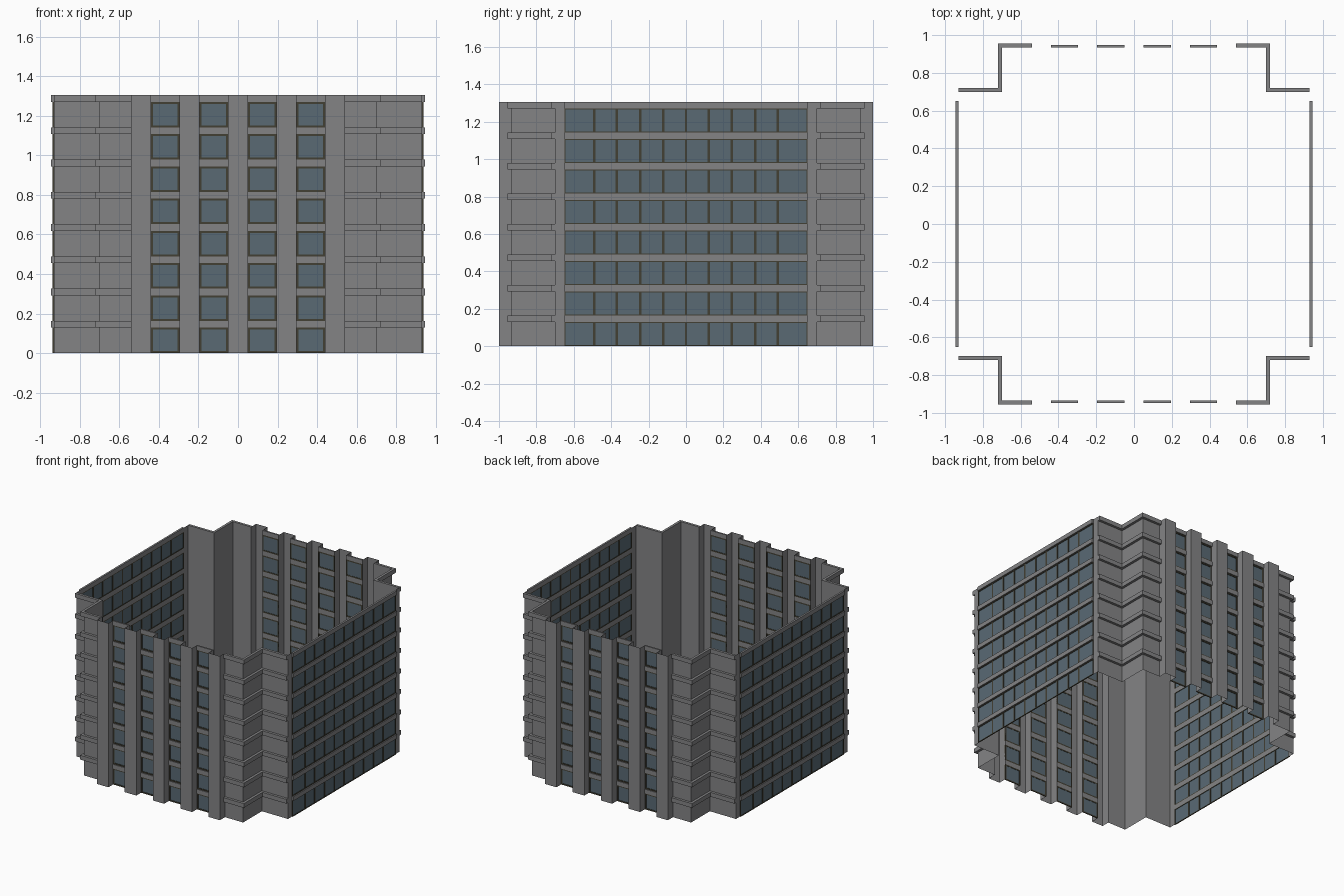
import bpy, bmesh

if "Cube" in bpy.data.objects:
    bpy.data.objects.remove(bpy.data.objects["Cube"])

H = 1.305
FLOORS = 8
STEP = H / FLOORS
BAND = 0.034           # height of the horizontal bands
WY, WX = 0.935, 0.93   # front wall plane (y) and side wall plane (x)


def material(name, rgb):
    m = bpy.data.materials.new(name)
    m.diffuse_color = (*rgb, 1)
    m.use_nodes = True
    m.node_tree.nodes["Principled BSDF"].inputs["Base Color"].default_value = m.diffuse_color
    return m


CONCRETE = material("grey concrete", (0.23, 0.23, 0.235))
GLASS = material("blue grey glass", (0.10, 0.143, 0.175))
FRAME = material("dark bronze frame", (0.055, 0.05, 0.033))


def finish(bm, name, mat):
    """Turn a quarter of the building into a whole part by mirroring."""
    me = bpy.data.meshes.new(name)
    bm.to_mesh(me)
    bm.free()
    me.materials.append(mat)
    ob = bpy.data.objects.new(name, me)
    bpy.context.collection.objects.link(ob)
    mod = ob.modifiers.new("mirror", 'MIRROR')
    mod.use_axis = (True, True, False)
    mod.merge_threshold = 0.0001
    return ob


def sheet(bm, path, z0, z1):
    """Vertical sheet following a plan path."""
    low = [bm.verts.new((x, y, z0)) for x, y in path]
    top = [bm.verts.new((x, y, z1)) for x, y in path]
    for i in range(len(path) - 1):
        bm.faces.new((low[i], low[i + 1], top[i + 1], top[i]))


def prism(bm, outline, z0, z1):
    """Closed solid from a plan outline."""
    low = [bm.verts.new((x, y, z0)) for x, y in outline]
    top = [bm.verts.new((x, y, z1)) for x, y in outline]
    n = len(outline)
    fs = [bm.faces.new(low[::-1]), bm.faces.new(top)]
    for i in range(n):
        j = (i + 1) % n
        fs.append(bm.faces.new((low[i], low[j], top[j], top[i])))
    bmesh.ops.recalc_face_normals(bm, faces=fs)


def box(bm, x0, x1, y0, y1, z0, z1):
    prism(bm, [(x0, y0), (x1, y0), (x1, y1), (x0, y1)], z0, z1)


# each floor: window bottom, window top (= band bottom), band top
levels = [(k * STEP, (k + 1) * STEP - BAND, (k + 1) * STEP) for k in range(FLOORS)]

# stepped corner walls, thin shells
bm = bmesh.new()
sheet(bm, [(0.54, -WY), (0.70, -WY), (0.70, -0.70), (WX, -0.70), (WX, -0.65)], 0, H)
finish(bm, "corner_walls", CONCRETE)

# corner ledges wrapping the steps on every floor
bm = bmesh.new()
for _, z0, z1 in levels:
    prism(bm, [(0.54, -WY), (0.70, -WY), (0.70, -0.70), (WX, -0.70),
               (WX, -0.72), (0.72, -0.72), (0.72, -0.955), (0.54, -0.955)], z0, z1)
finish(bm, "corner_ledges", CONCRETE)

# hollow pilasters on front and back
bm = bmesh.new()
sheet(bm, [(0, -1), (0.05, -1), (0.05, -WY)], 0, H)
for a, b in ((0.195, 0.297), (0.44, 0.54)):
    sheet(bm, [(a, -WY), (a, -1), (b, -1), (b, -WY)], 0, H)
finish(bm, "pilasters", CONCRETE)

bays = [(0.05, 0.195), (0.297, 0.44)]
panes = [0, 0.122, 0.245, 0.37, 0.49, 0.65]

# floor bands on front, back and sides
bm = bmesh.new()
for _, z0, z1 in levels:
    for a, b in bays:
        box(bm, a, b, -0.947, -WY, z0, z1)
finish(bm, "front_bands", CONCRETE)
bm = bmesh.new()
for _, z0, z1 in levels:
    prism(bm, [(WX, -0.65), (0.945, -0.65), (0.945, 0), (WX, 0)], z0, z1)
finish(bm, "side_bands", CONCRETE)

# glass panes
bm = bmesh.new()
for z0, z1, _ in levels:
    for a, b in bays:
        sheet(bm, [(a, -WY - 0.002), (b, -WY - 0.002)], z0, z1)
finish(bm, "front_glass", GLASS)
bm = bmesh.new()
for z0, z1, _ in levels:
    sheet(bm, [(WX + 0.003, -0.65), (WX + 0.003, 0)], z0, z1)
finish(bm, "side_glass", GLASS)

# window frames on front and back
T = 0.01
bm = bmesh.new()
for z0, z1, _ in levels:
    for a, b in bays:
        y0, y1 = -WY - 0.006, -WY
        box(bm, a, a + T, y0, y1, z0, z1)
        box(bm, b - T, b, y0, y1, z0, z1)
        box(bm, a + T, b - T, y0, y1, z0, z0 + T)
        box(bm, a + T, b - T, y0, y1, z1 - T, z1)
finish(bm, "front_frames", FRAME)

# mullions and rails of the side window strips
bm = bmesh.new()
for z0, z1, _ in levels:
    x0, x1 = WX, WX + 0.007
    for y in panes:
        lo, hi = max(y - 0.006, 0), min(y + 0.006, 0.65)
        box(bm, x0, x1, -hi, -lo, z0, z1)
    box(bm, x0, x1, -0.65, 0, z0, z0 + 0.006)
    box(bm, x0, x1, -0.65, 0, z1 - 0.006, z1)
finish(bm, "side_frames", FRAME)
